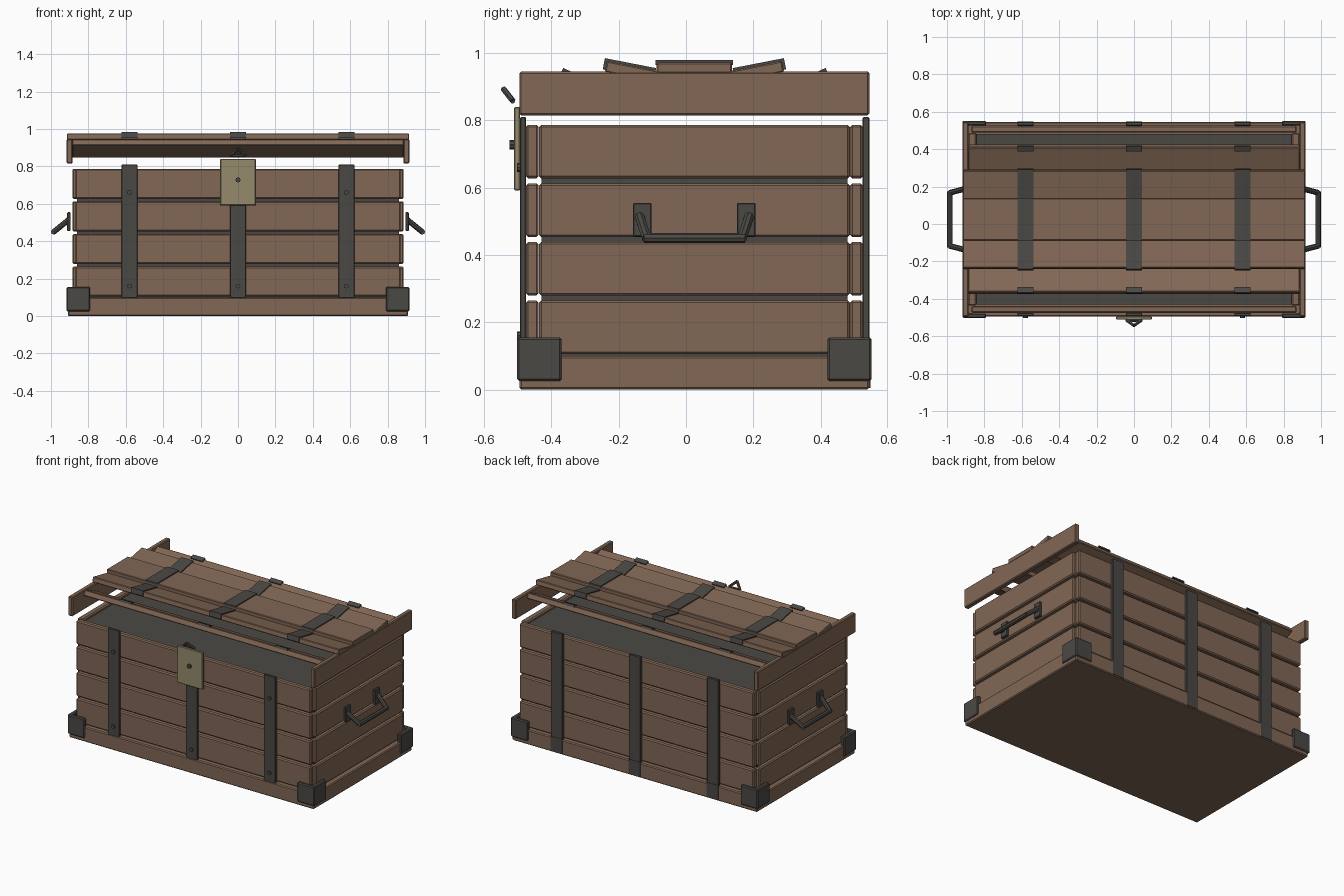
import bpy, bmesh, math
from mathutils import Vector

cube = bpy.data.objects.get("Cube")
if cube:
    bpy.data.objects.remove(cube, do_unlink=True)

CY = 0.025                      # depth centre of the chest body
STRAPS = (-0.58, 0.0, 0.58)     # strap positions across the width


def material(name, rgb):
    m = bpy.data.materials.new(name)
    m.use_nodes = True
    m.diffuse_color = (*rgb, 1)
    m.node_tree.nodes["Principled BSDF"].inputs["Base Color"].default_value = (*rgb, 1)
    return m


WOOD = material("brown wood", (0.22, 0.135, 0.09))
IRON = material("dark iron", (0.07, 0.066, 0.059))
BRASS = material("dull brass", (0.30, 0.255, 0.145))


def finish(name, bm, mat, bevel=0.0):
    bmesh.ops.recalc_face_normals(bm, faces=bm.faces)
    mesh = bpy.data.meshes.new(name)
    bm.to_mesh(mesh)
    bm.free()
    mesh.materials.append(mat)
    obj = bpy.data.objects.new(name, mesh)
    bpy.context.collection.objects.link(obj)
    if bevel:
        mod = obj.modifiers.new("soft edges", 'BEVEL')
        mod.width = bevel
        mod.segments = 1
    return obj


def prism(name, outline, axis, lo, hi, mat, bevel=0.0):
    """Extrude a 2D outline along an axis (0 = x with y,z outline; 2 = z with x,y)."""
    bm = bmesh.new()
    place = (lambda p: (lo, *p)) if axis == 0 else (lambda p: (*p, lo))
    face = bm.faces.new([bm.verts.new(place(p)) for p in outline])
    out = bmesh.ops.extrude_face_region(bm, geom=[face])
    shift = Vector((0, 0, 0))
    shift[axis] = hi - lo
    bmesh.ops.translate(bm, vec=shift,
                        verts=[v for v in out["geom"] if isinstance(v, bmesh.types.BMVert)])
    return finish(name, bm, mat, bevel)


def box(name, x, y, z, mat, bevel=0.0):
    corners = [(y[0], z[0]), (y[1], z[0]), (y[1], z[1]), (y[0], z[1])]
    return prism(name, corners, 0, x[0], x[1], mat, bevel)


def bar(name, a, b, radius, mat, sides=8):
    a, b = Vector(a), Vector(b)
    bm = bmesh.new()
    bmesh.ops.create_cone(bm, cap_ends=True, segments=sides, radius1=radius,
                          radius2=radius, depth=(b - a).length)
    turn = (b - a).to_track_quat('Z', 'Y').to_matrix()
    bmesh.ops.rotate(bm, verts=bm.verts, matrix=turn)
    bmesh.ops.translate(bm, verts=bm.verts, vec=(a + b) / 2)
    return finish(name, bm, mat)


def span(side, inner, outer):
    """Interval at a signed distance from zero, in rising order."""
    return tuple(sorted((side * inner, side * outer)))


def depth(side, inner, outer):
    lo, hi = span(side, inner, outer)
    return (CY + lo, CY + hi)


def slat(name, side, out, top, angle, length, thick, x, mat, bevel=0.0):
    """Slat whose outer edge is raised and which slopes down towards the middle."""
    c, s = math.cos(math.radians(angle)), math.sin(math.radians(angle))
    pts = [(out, top), (out - length * c, top - length * s)]
    pts += [(p + thick * s, q - thick * c) for p, q in reversed(pts)]
    return prism(name, [(CY + side * p, q) for p, q in pts], 0, x[0], x[1], mat, bevel)


# Base and inner core
box("base", (-0.91, 0.91), depth(1, -0.52, 0.52), (0, 0.1), WOOD, 0.006)
box("inner_core", (-0.86, 0.86), depth(1, -0.455, 0.455), (0.09, 0.77), IRON)

# Wall planks in four courses
for i in range(4):
    z0 = 0.105 + 0.174 * i
    z = (z0, z0 + 0.16)
    for s, label in ((-1, "front"), (1, "back")):
        box(f"{label}_plank_{i + 1}", (-0.87, 0.87), depth(s, 0.463, 0.501), z, WOOD, 0.007)
    for s, label in ((-1, "right"), (1, "left")):
        box(f"{label}_plank_{i + 1}", span(s, 0.842, 0.886), depth(1, -0.462, 0.462),
            z, WOOD, 0.007)

# Iron corner brackets, L shaped
for sx in (-1, 1):
    for sy in (-1, 1):
        ell = [(0.917, 0.527), (0.79, 0.527), (0.79, 0.502), (0.887, 0.502),
               (0.887, 0.395), (0.917, 0.395)]
        prism("corner_bracket", [(sx * p, CY + sy * q) for p, q in ell], 2,
              0.025, 0.155, IRON, 0.006)

# Straps and rivets on the walls
for x in STRAPS:
    xs = (x - 0.043, x + 0.043)
    top = 0.62 if x == 0 else 0.81
    box("front_strap", xs, depth(-1, 0.5, 0.518), (0.095, top), IRON, 0.003)
    box("back_strap", xs, depth(1, 0.5, 0.52), (0.095, 0.81), IRON, 0.003)
    box("back_strap_foot", xs, depth(1, 0.515, 0.523), (0.005, 0.105), IRON)
    for z in (0.16, 0.66):
        if z < top:
            bar("strap_rivet", (x, CY - 0.51, z), (x, CY - 0.527, z), 0.013, IRON)

# Lock plate, knob and hasp
box("lock_plate", (-0.095, 0.095), (-0.511, -0.493), (0.592, 0.84), BRASS, 0.003)
bar("lock_knob", (0, -0.505, 0.728), (0, -0.525, 0.728), 0.014, IRON)
for s in (-1, 1):
    bar("hasp_arm", (s * 0.04, -0.515, 0.858), (0, -0.543, 0.894), 0.009, IRON, 6)
bar("hasp_pin", (-0.04, -0.515, 0.858), (0.04, -0.515, 0.858), 0.008, IRON, 6)

# Carrying handles
for s in (-1, 1):
    for t in (-1, 1):
        box("handle_plate", span(s, 0.895, 0.913), depth(t, 0.127, 0.182),
            (0.455, 0.555), IRON, 0.003)
        bar("handle_arm", (s * 0.905, CY + t * 0.163, 0.515),
            (s * 0.985, CY + t * 0.142, 0.45), 0.015, IRON)
    bar("handle_grip", (s * 0.985, CY - 0.15, 0.45), (s * 0.985, CY + 0.15, 0.45), 0.015, IRON)

# Lid: end boards, flat middle slat, tilted slats on both sides
for s in (-1, 1):
    box("lid_end_board", span(s, 0.884, 0.916), depth(1, -0.52, 0.52), (0.815, 0.945),
        WOOD, 0.005)
    slat("upper_slat", s, 0.26, 0.977, 11, 0.175, 0.034, (-0.915, 0.915), WOOD, 0.004)
    slat("lower_slat", s, 0.386, 0.946, 25, 0.16, 0.037, (-0.885, 0.885), WOOD, 0.004)
box("middle_slat", (-0.915, 0.915), depth(1, -0.112, 0.112), (0.94, 0.972), WOOD, 0.004)

# Straps on the lid
for x in STRAPS:
    xs = (x - 0.044, x + 0.044)
    box("lid_middle_strap", xs, depth(1, -0.115, 0.115), (0.965, 0.979), IRON)
    for s in (-1, 1):
        slat("lid_upper_strap", s, 0.266, 0.985, 11, 0.155, 0.034, xs, IRON)
        slat("lid_lower_tab", s, 0.39, 0.956, 25, 0.03, 0.014, xs, IRON)
